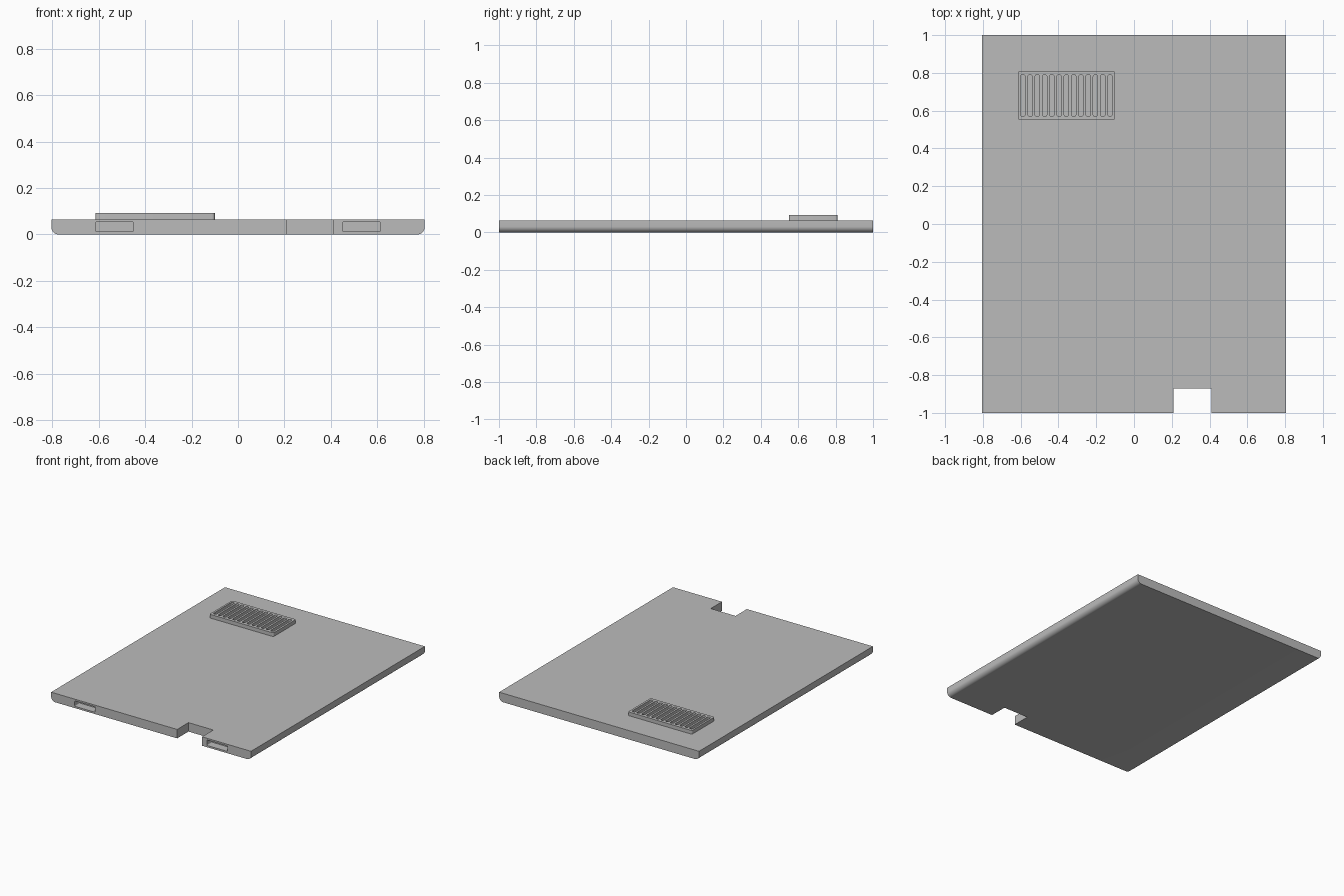
import bpy
import bmesh
from math import cos, sin, pi, radians
from mathutils import Vector

old = bpy.data.objects.get("Cube")
if old:
    bpy.data.objects.remove(old, do_unlink=True)

grey = bpy.data.materials.new("mid grey")
grey.use_nodes = True
colour = (0.5, 0.5, 0.5, 1)
grey.diffuse_color = colour
grey.node_tree.nodes["Principled BSDF"].inputs["Base Color"].default_value = colour

TOP = 0.065       # upper face of the slab
HALF_W = 0.805    # half the slab width


def rounded_rect(u0, u1, v0, v1, low_r, high_r, steps=6):
    """Outline of a rectangle with rounded lower and upper corners."""
    corners = [(u0, v0, 1, 1, low_r, 2), (u1, v0, -1, 1, low_r, 3),
               (u1, v1, -1, -1, high_r, 0), (u0, v1, 1, -1, high_r, 1)]
    points = []
    for u, v, su, sv, r, quarter in corners:
        if r == 0:
            points.append((u, v))
            continue
        for i in range(steps + 1):
            a = (quarter + i / steps) * pi / 2
            points.append((u + su * r + r * cos(a), v + sv * r + r * sin(a)))
    return points


def prism(name, outline, start, end, axis):
    """Extrude an outline along y (outline in x, z) or z (outline in x, y)."""
    def place(u, v, w):
        return Vector((u, w, v)) if axis == "y" else Vector((u, v, w))
    bm = bmesh.new()
    face = bm.faces.new([bm.verts.new(place(u, v, start)) for u, v in outline])
    out = bmesh.ops.extrude_face_region(bm, geom=[face])
    moved = [g for g in out["geom"] if isinstance(g, bmesh.types.BMVert)]
    bmesh.ops.translate(bm, verts=moved, vec=place(0, 0, end - start))
    bmesh.ops.recalc_face_normals(bm, faces=bm.faces)
    mesh = bpy.data.meshes.new(name)
    bm.to_mesh(mesh)
    bm.free()
    mesh.materials.append(grey)
    obj = bpy.data.objects.new(name, mesh)
    bpy.context.collection.objects.link(obj)
    return obj


def cut(target, cutters):
    """Subtract each cutter, then remove it."""
    bpy.context.view_layer.objects.active = target
    for cutter in cutters:
        cutter.hide_render = True
        mod = target.modifiers.new("cut", "BOOLEAN")
        mod.operation = "DIFFERENCE"
        mod.solver = "EXACT"
        mod.object = cutter
        bpy.ops.object.modifier_apply(modifier=mod.name)
        bpy.data.objects.remove(cutter, do_unlink=True)


def smooth(obj):
    bpy.ops.object.select_all(action="DESELECT")
    obj.select_set(True)
    bpy.context.view_layer.objects.active = obj
    bpy.ops.object.shade_smooth_by_angle(angle=radians(30))


# Slab with rounded lower long edges
slab = prism("slab", rounded_rect(-HALF_W, HALF_W, 0, TOP, 0.032, 0, 10), -1, 1, "y")

# Notch and two port recesses in the front edge
notch = prism("notch_cutter", rounded_rect(0.21, 0.41, -1.1, -0.87, 0, 0), -0.1, 0.2, "z")
ports = [prism("port_cutter", rounded_rect(x, x + 0.165, 0.013, 0.053, 0.005, 0.005),
               -1.1, -0.94, "y") for x in (-0.615, 0.45)]
cut(slab, [notch] + ports)
smooth(slab)

# Raised vent with thirteen slots
vent = prism("vent", rounded_rect(-0.615, -0.1, 0.55, 0.81, 0.012, 0.012), TOP, 0.092, "z")
slots = []
for i in range(13):
    x = -0.589 + i * 0.0385
    slots.append(prism("slot_cutter", rounded_rect(x - 0.012, x + 0.012, 0.57, 0.79, 0.01, 0.01),
                       0, 0.2, "z"))
cut(vent, slots)
smooth(vent)
